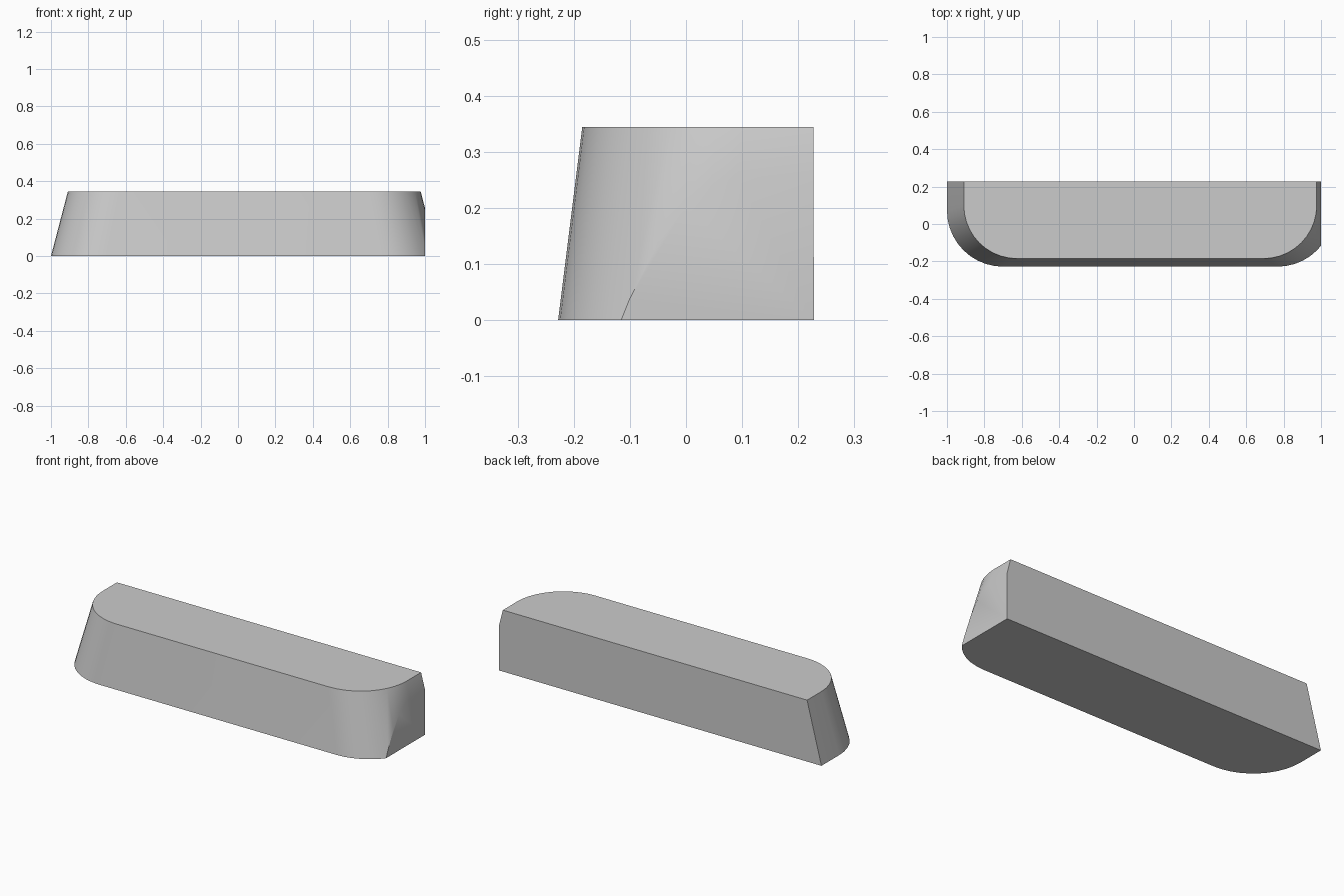
import bpy, bmesh, math

cube = bpy.data.objects.get("Cube")
if cube:
    bpy.data.objects.remove(cube, do_unlink=True)

SEGMENTS = 10


def outline(left, right, front, back, radius):
    """Counter-clockwise plan outline: square back corners, round front corners."""
    pts = [(left, back)]
    for cx, start in ((left + radius, math.pi), (right - radius, 1.5 * math.pi)):
        for i in range(SEGMENTS + 1):
            a = start + i * math.pi / 2 / SEGMENTS
            pts.append((cx + radius * math.cos(a), front + radius + radius * math.sin(a)))
    pts.append((right, back))
    return pts


# Tapered body lofted between the base and the top outline
bm = bmesh.new()
base = [bm.verts.new((x, y, 0)) for x, y in outline(-1, 1.067, -0.228, 0.228, 0.3)]
top = [bm.verts.new((x, y, 0.344)) for x, y in outline(-0.91, 0.977, -0.185, 0.227, 0.285)]
bm.faces.new(list(reversed(base)))
bm.faces.new(top)
for i in range(len(base)):
    j = (i + 1) % len(base)
    bm.faces.new((base[i], base[j], top[j], top[i]))

# Flat vertical cut on the left end, closed with a face
cut = bmesh.ops.bisect_plane(bm, geom=bm.verts[:] + bm.edges[:] + bm.faces[:],
                             plane_co=(1, 0, 0), plane_no=(1, 0, 0), clear_outer=True)
edges = [e for e in cut["geom_cut"] if isinstance(e, bmesh.types.BMEdge)]
bmesh.ops.holes_fill(bm, edges=[e for e in bm.edges if e.is_boundary], sides=0)
bmesh.ops.recalc_face_normals(bm, faces=bm.faces[:])

mesh = bpy.data.meshes.new("tapered_block")
bm.to_mesh(mesh)
bm.free()
block = bpy.data.objects.new("tapered_block", mesh)
bpy.context.collection.objects.link(block)

# Plain grey finish
grey = bpy.data.materials.new("light_grey")
grey.use_nodes = True
colour = (0.6, 0.6, 0.6, 1)
grey.diffuse_color = colour
grey.node_tree.nodes["Principled BSDF"].inputs["Base Color"].default_value = colour
mesh.materials.append(grey)

# Smooth round corners, sharp rims
bpy.ops.object.select_all(action="DESELECT")
block.select_set(True)
bpy.context.view_layer.objects.active = block
bpy.ops.object.shade_smooth_by_angle(angle=math.radians(30))
